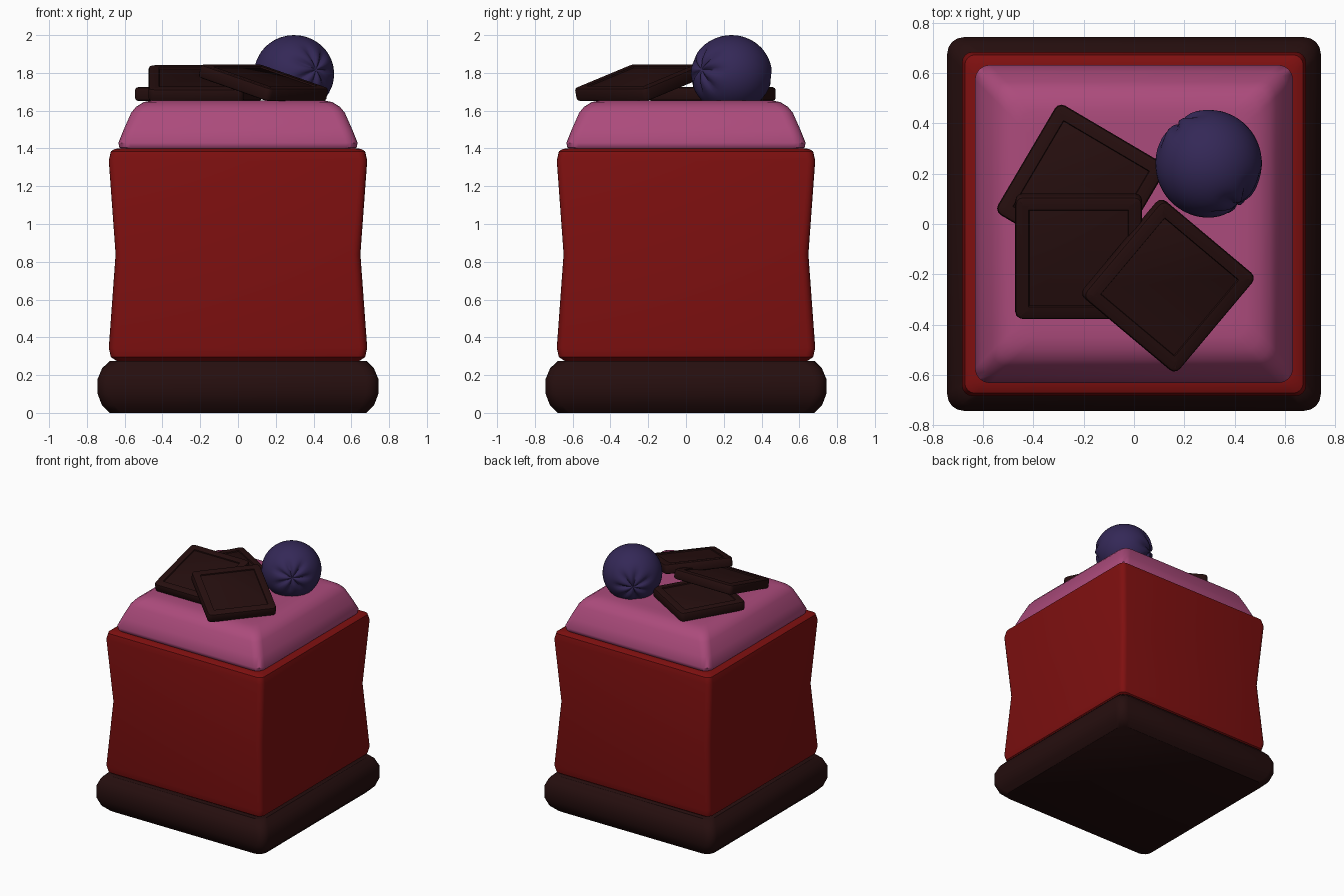
import bpy, bmesh, math
from mathutils import Vector

if "Cube" in bpy.data.objects:
    bpy.data.objects.remove(bpy.data.objects["Cube"], do_unlink=True)


def material(name, rgb):
    m = bpy.data.materials.new(name)
    m.use_nodes = True
    m.diffuse_color = (*rgb, 1)
    bsdf = m.node_tree.nodes["Principled BSDF"]
    bsdf.inputs["Base Color"].default_value = (*rgb, 1)
    bsdf.inputs["Roughness"].default_value = 0.6
    return m


CHOCOLATE = material("dark chocolate", (0.019, 0.0045, 0.0045))
RED = material("red sponge", (0.21, 0.005, 0.005))
PINK = material("pink cream", (0.41, 0.07, 0.20))
BLUE = material("blueberry", (0.034, 0.021, 0.095))


def finish(name, bm, mat, angle=40):
    bmesh.ops.recalc_face_normals(bm, faces=bm.faces)
    mesh = bpy.data.meshes.new(name)
    bm.to_mesh(mesh)
    bm.free()
    mesh.materials.append(mat)
    ob = bpy.data.objects.new(name, mesh)
    bpy.context.collection.objects.link(ob)
    bpy.ops.object.select_all(action="DESELECT")
    ob.select_set(True)
    bpy.context.view_layer.objects.active = ob
    bpy.ops.object.shade_smooth_by_angle(angle=math.radians(angle))
    return ob


def rounded_square(half, radius, steps=4):
    """Corner points of a square outline with rounded corners."""
    c = half - radius
    for q in range(4):
        mid = math.radians(45 + 90 * q)
        cx, cy = math.copysign(c, math.cos(mid)), math.copysign(c, math.sin(mid))
        for i in range(steps + 1):
            a = math.radians(90 * (q + i / steps))
            yield cx + radius * math.cos(a), cy + radius * math.sin(a)


def square_layer(name, profile, radius, mat):
    """Stack rounded squares given as (half width, height)."""
    bm = bmesh.new()
    rings = [[bm.verts.new((x, y, z)) for x, y in rounded_square(h, radius)]
             for h, z in profile]
    for a, b in zip(rings, rings[1:]):
        for i in range(len(a)):
            j = (i + 1) % len(a)
            bm.faces.new((a[i], a[j], b[j], b[i]))
    bm.faces.new(rings[0])
    bm.faces.new(rings[-1])
    return finish(name, bm, mat)


# Cake layers, bottom to top
square_layer("chocolate_base", [(0.68, 0), (0.72, 0.04), (0.743, 0.10), (0.743, 0.18),
                                (0.72, 0.235), (0.68, 0.275)], 0.065, CHOCOLATE)
square_layer("sponge_block", [(0.63, 0.27), (0.65, 0.28), (0.673, 0.295), (0.684, 0.345),
                              (0.648, 0.84), (0.684, 1.335), (0.673, 1.385),
                              (0.65, 1.398), (0.62, 1.40)], 0.04, RED)
square_layer("cream_top", [(0.61, 1.39), (0.628, 1.405), (0.633, 1.43), (0.605, 1.50),
                           (0.565, 1.59), (0.54, 1.62), (0.50, 1.645), (0.45, 1.655),
                           (0.40, 1.655)], 0.06, PINK)


def chocolate_tile(name, location, rotation, size=0.505, thick=0.072):
    """Bevelled square tile with a shallow recessed panel on top."""
    bm = bmesh.new()
    bmesh.ops.create_cube(bm, size=1)
    bmesh.ops.scale(bm, vec=(size, size, thick), verts=bm.verts)
    upright = [e for e in bm.edges if abs(e.verts[0].co.z - e.verts[1].co.z) > 0.01]
    bmesh.ops.bevel(bm, geom=upright, offset=0.03, segments=3, affect="EDGES", profile=0.5)
    rims = [e for e in bm.edges if abs(e.verts[0].co.z - e.verts[1].co.z) < 0.001]
    bmesh.ops.bevel(bm, geom=rims, offset=0.014, segments=2, affect="EDGES", profile=0.5)
    bm.normal_update()
    top = [max(bm.faces, key=lambda f: f.calc_center_median().z + f.calc_area())]
    bmesh.ops.inset_region(bm, faces=top, thickness=0.04)
    bmesh.ops.inset_region(bm, faces=top, thickness=0.012, depth=-0.008)
    ob = finish(name, bm, CHOCOLATE)
    ob.location = location
    ob.rotation_euler = [math.radians(a) for a in rotation]


chocolate_tile("tile_back", (-0.21, 0.14, 1.688), (0, 0, -30.5))
chocolate_tile("tile_middle", (-0.22, -0.128, 1.744), (15, 0, 0))
chocolate_tile("tile_front", (0.135, -0.245, 1.748), (0, 15, -40))

# Berry with pleats gathered at both ends of its axis
bm = bmesh.new()
bmesh.ops.create_uvsphere(bm, u_segments=48, v_segments=28, radius=1)
for v in bm.verts:
    theta = math.acos(min(1, abs(v.co.z)))
    phi = math.atan2(v.co.y, v.co.x)
    ring = math.exp(-((theta - 0.38) / 0.28) ** 2)
    pleat = 1 - abs(math.cos(3.5 * phi))
    v.co *= 1 - 0.09 * ring * (1 - pleat) ** 4 - 0.07 * math.exp(-(theta / 0.22) ** 2)
berry = finish("berry", bm, BLUE, 60)
axis = Vector((0.58, -0.78, 0.12))
berry.data.transform(axis.to_track_quat("Z", "Y").to_matrix().to_4x4())
berry.scale = (0.212, 0.215, 0.205)
berry.location = (0.297, 0.24, 1.795)
